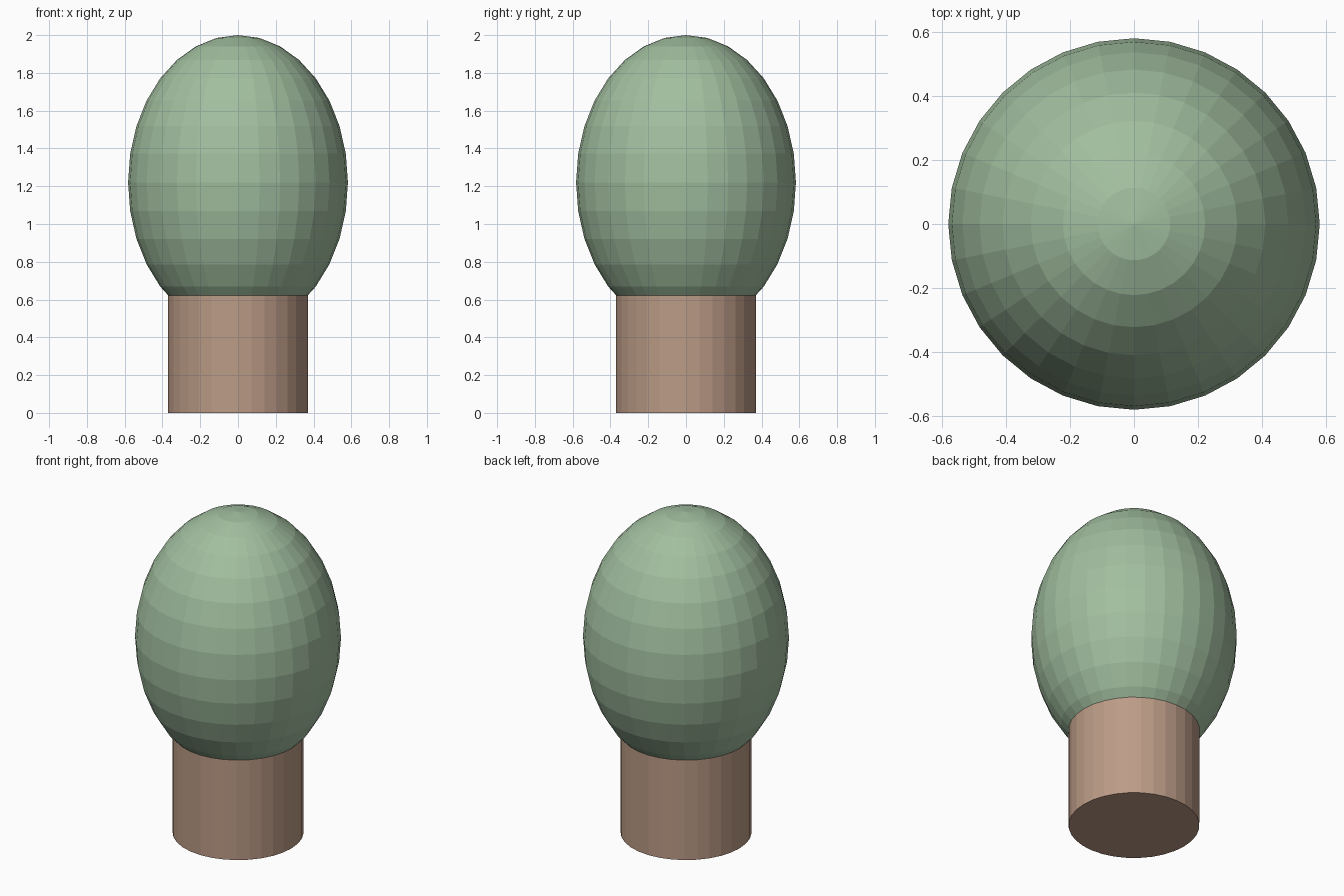
import bpy

if "Cube" in bpy.data.objects:
    bpy.data.objects.remove(bpy.data.objects["Cube"])


def finish(name, color):
    obj = bpy.context.object
    obj.name = name
    mat = bpy.data.materials.new(name + "_color")
    mat.diffuse_color = color
    mat.use_nodes = True
    mat.node_tree.nodes["Principled BSDF"].inputs["Base Color"].default_value = mat.diffuse_color
    obj.data.materials.append(mat)
    bpy.ops.object.transform_apply(location=True, rotation=True, scale=True)
    bpy.ops.object.shade_flat()
    return obj


# Trunk: flat-sided cylinder, its top tucked just inside the foliage
TRUNK_TOP = 0.65
bpy.ops.mesh.primitive_cylinder_add(
    vertices=32, radius=0.37, depth=TRUNK_TOP, location=(0, 0, TRUNK_TOP / 2))
finish("trunk", (0.50, 0.33, 0.24, 1))

# Foliage: faceted sphere stretched upward
bpy.ops.mesh.primitive_uv_sphere_add(
    segments=32, ring_count=16, radius=1, location=(0, 0, 1.22))
bpy.context.object.scale = (0.582, 0.582, 0.78)
finish("foliage", (0.36, 0.52, 0.35, 1))
